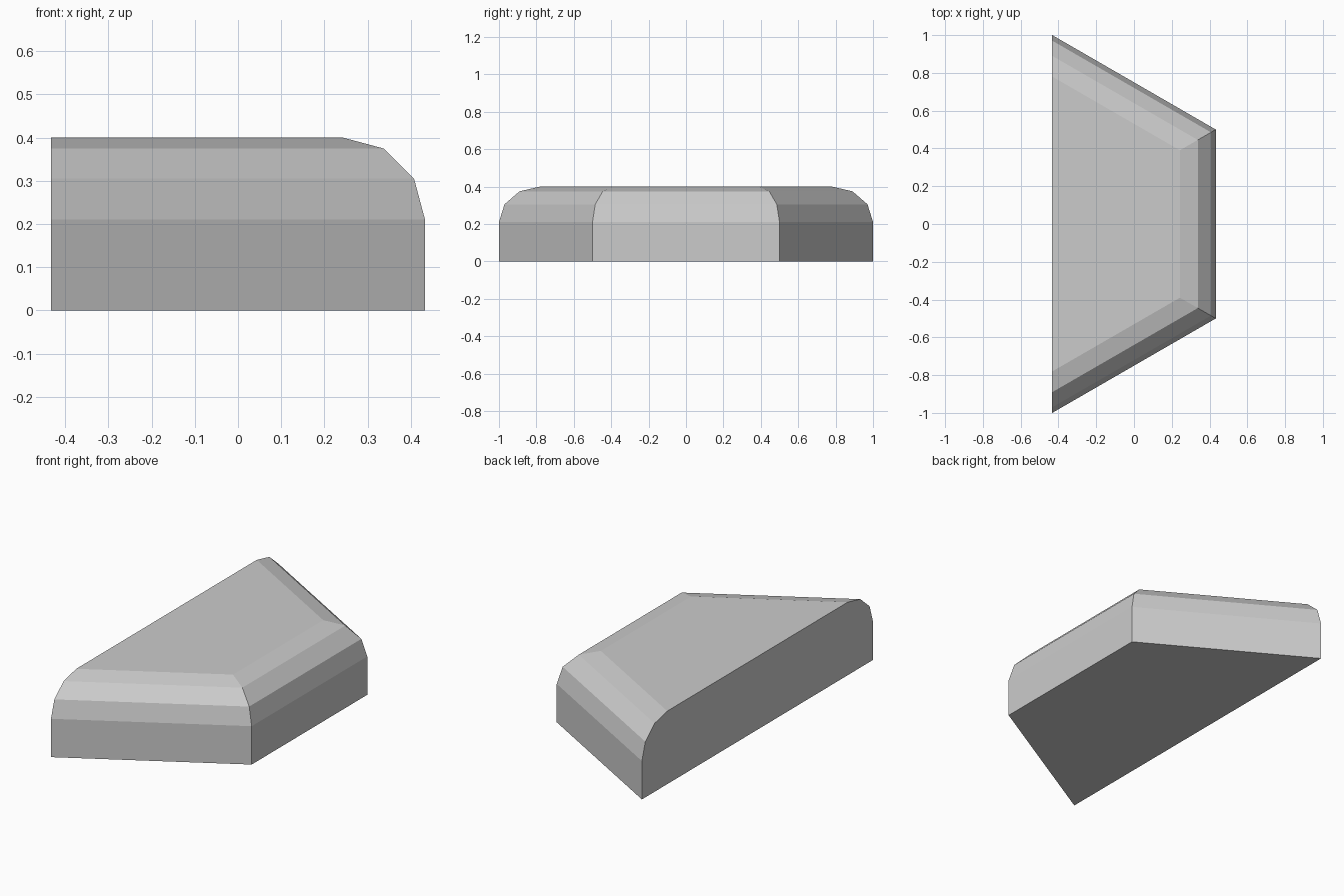
import bpy
import bmesh
from math import sin, cos, radians

cube = bpy.data.objects.get("Cube")
if cube:
    bpy.data.objects.remove(cube, do_unlink=True)

APOTHEM = cos(radians(30))
HEIGHT = 0.4
ROUND = 0.19      # radius of the rounded upper edge
STEPS = 3         # facets in the rounded edge

# Plain grey material
grey = bpy.data.materials.new("light grey")
grey.use_nodes = True
color = (0.6, 0.6, 0.6, 1)
grey.diffuse_color = color
grey.node_tree.nodes["Principled BSDF"].inputs["Base Color"].default_value = color


def half_hexagon(bm, inset, z):
    """Ring of half a hexagon, its three outer sides moved in by inset."""
    r = (APOTHEM - inset) / APOTHEM
    return [bm.verts.new((r * cos(radians(a)) - APOTHEM / 2, r * sin(radians(a)), z))
            for a in (-90, -30, 30, 90)]


# Block: straight wall, then a faceted quarter round up to the flat top
bm = bmesh.new()
rings = [half_hexagon(bm, 0, 0)]
for i in range(STEPS + 1):
    a = radians(90 * i / STEPS)
    rings.append(half_hexagon(bm, ROUND * (1 - cos(a)), HEIGHT - ROUND * (1 - sin(a))))

for low, high in zip(rings, rings[1:]):
    for i in range(3):
        bm.faces.new((low[i], low[i + 1], high[i + 1], high[i]))

# Flat underside, top and cut side
bm.faces.new(rings[0][::-1])
bm.faces.new(rings[-1])
bm.faces.new([r[0] for r in rings] + [r[3] for r in reversed(rings)])
bmesh.ops.recalc_face_normals(bm, faces=bm.faces)

mesh = bpy.data.meshes.new("half_hexagon_block")
bm.to_mesh(mesh)
bm.free()
mesh.materials.append(grey)
block = bpy.data.objects.new("half_hexagon_block", mesh)
bpy.context.collection.objects.link(block)
